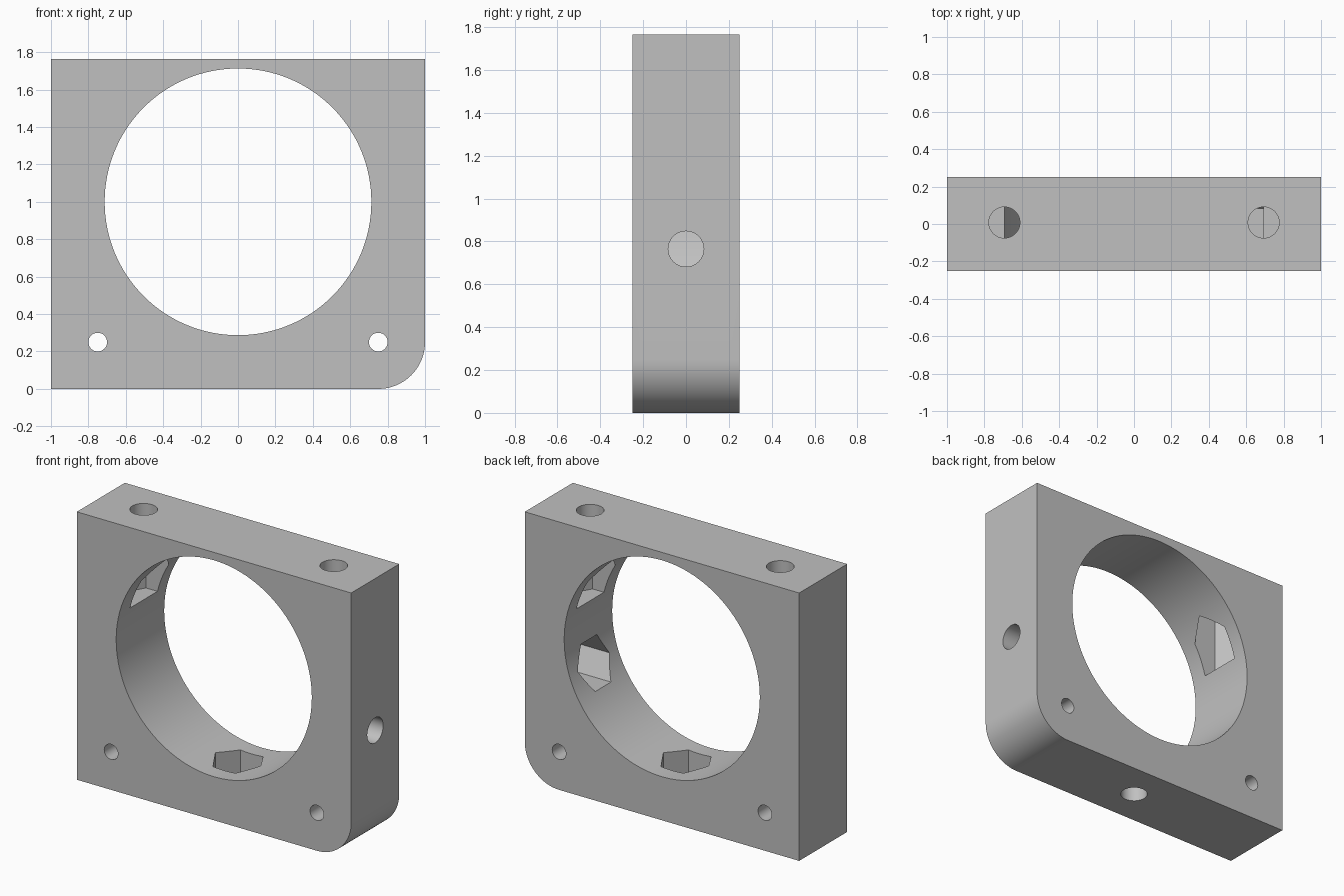
import bpy
import bmesh
from math import cos, sin, pi, radians
from mathutils import Matrix, Vector

cube = bpy.data.objects.get("Cube")
if cube:
    bpy.data.objects.remove(cube, do_unlink=True)

WIDTH, DEPTH, HEIGHT = 2.0, 0.5, 1.765
CORNER = 0.25        # rounded lower corner
HOLE_R = 0.083       # screw holes
NUT_R = 0.165        # hexagon corner radius
SKIN = 0.12          # wall left between a nut pocket and the outside

grey = bpy.data.materials.new("light grey")
grey.use_nodes = True
colour = (0.53, 0.53, 0.53, 1)
grey.diffuse_color = colour
grey.node_tree.nodes["Principled BSDF"].inputs["Base Color"].default_value = colour


def add_object(name, bm):
    bmesh.ops.recalc_face_normals(bm, faces=bm.faces)
    mesh = bpy.data.meshes.new(name)
    bm.to_mesh(mesh)
    bm.free()
    mesh.materials.append(grey)
    obj = bpy.data.objects.new(name, mesh)
    bpy.context.collection.objects.link(obj)
    return obj


def prism(name, start, end, radius, sides):
    """Prism from start to end; the first corner lies across the plate or along it."""
    start, end = Vector(start), Vector(end)
    axis = (end - start).normalized()
    across = Vector((0, 1, 0)) if abs(axis.x) > 0.5 else Vector((1, 0, 0))
    other = axis.cross(across)
    bm = bmesh.new()
    ring = [bm.verts.new(start + radius * (across * cos(a) + other * sin(a)))
            for a in (2 * pi * i / sides for i in range(sides))]
    face = bm.faces.new(ring)
    out = bmesh.ops.extrude_face_region(bm, geom=[face])
    moved = [v for v in out["geom"] if isinstance(v, bmesh.types.BMVert)]
    bmesh.ops.translate(bm, verts=moved, vec=end - start)
    obj = add_object(name, bm)
    obj.hide_render = True
    return obj


# Plate with one rounded lower corner
bm = bmesh.new()
bmesh.ops.create_cube(bm, size=1, matrix=Matrix.Translation((0, 0, HEIGHT / 2))
                      @ Matrix.Diagonal((WIDTH, DEPTH, HEIGHT, 1)))
corner = [e for e in bm.edges if all(v.co.x > 0 and v.co.z < 0.1 for v in e.verts)]
bmesh.ops.bevel(bm, geom=corner, offset=CORNER, segments=20, profile=0.5, affect='EDGES')
plate = add_object("mounting_plate", bm)

# Main bore and the two small mounting holes
cutters = [prism("bore_cutter", (0, -1, 1), (0, 1, 1), 0.713, 128)]
for x in (-0.75, 0.75):
    cutters.append(prism("mount_hole_cutter", (x, -1, 0.25), (x, 1, 0.25), 0.05, 32))

# Screw holes with hexagonal nut pockets: outer point, inner end of the pocket
fasteners = [
    ((0, 0, 0), (0, 0, 0.5)),
    ((1, 0, 0.765), (0.5, 0, 0.765)),
    ((-0.693, 0.008, HEIGHT), (-0.693, 0.008, 1.17)),
    ((0.693, 0.008, HEIGHT), (0.693, 0.008, 1.17)),
]
for outer, inner in fasteners:
    outer, inner = Vector(outer), Vector(inner)
    step = (inner - outer).normalized()
    cutters.append(prism("nut_cutter", outer + step * SKIN, inner, NUT_R, 6))
    cutters.append(prism("screw_cutter", outer - step * 0.1,
                         outer + step * (SKIN + 0.05), HOLE_R, 48))

# Cut everything out of the plate
bpy.ops.object.select_all(action='DESELECT')
bpy.context.view_layer.objects.active = plate
plate.select_set(True)
for cutter in cutters:
    mod = plate.modifiers.new("cut", 'BOOLEAN')
    mod.operation = 'DIFFERENCE'
    mod.solver = 'EXACT'
    mod.object = cutter
    bpy.ops.object.modifier_apply(modifier=mod.name)
    bpy.data.objects.remove(cutter, do_unlink=True)

bpy.ops.object.shade_smooth_by_angle(angle=radians(30))
